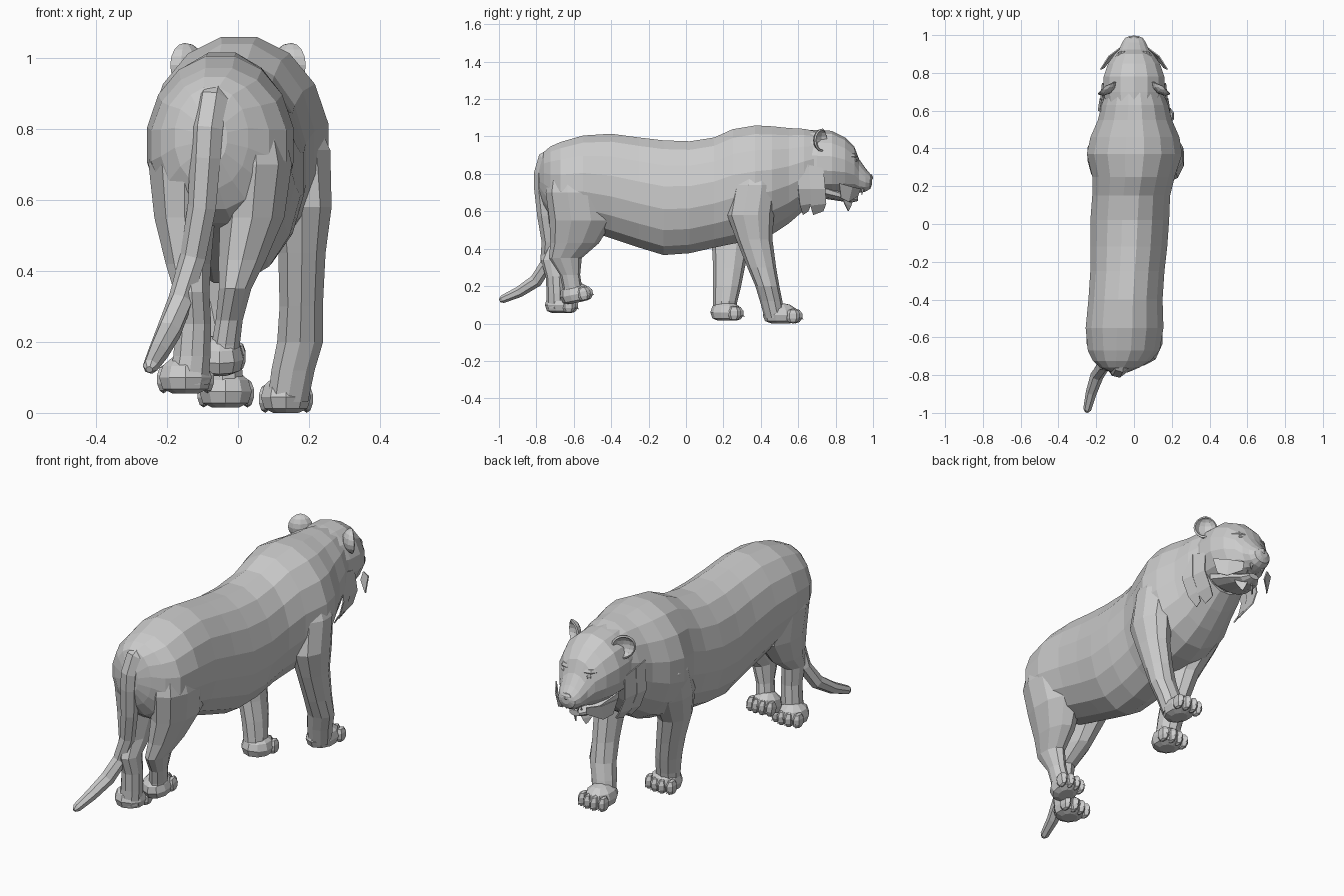
import bpy, bmesh
from math import sin, cos, pi
from mathutils import Matrix, Vector


def finish(bm, name):
    bmesh.ops.recalc_face_normals(bm, faces=bm.faces)
    me = bpy.data.meshes.new(name)
    bm.to_mesh(me)
    bm.free()
    ob = bpy.data.objects.new(name, me)
    bpy.context.collection.objects.link(ob)
    return ob


def skin(bm, rings):
    loops = [[bm.verts.new(p) for p in r] for r in rings]
    n = len(loops[0])
    for a, b in zip(loops, loops[1:]):
        for i in range(n):
            j = (i + 1) % n
            bm.faces.new((a[i], a[j], b[j], b[i]))
    bm.faces.new(loops[0])
    bm.faces.new(loops[-1])


def angles(n):
    return [2 * pi * (i + 0.5) / n for i in range(n)]


def loft_y(name, rows, n):
    """rows: y, left x, right x, bottom z, top z"""
    bm = bmesh.new()
    skin(bm, [[((l + r) / 2 + (r - l) / 2 * cos(t), y, (b + u) / 2 + (u - b) / 2 * sin(t))
               for t in angles(n)] for y, l, r, b, u in rows])
    return finish(bm, name)


def loft_z(name, rows, n=10):
    """rows: x, y, z, half width, half depth"""
    bm = bmesh.new()
    skin(bm, [[(x + a * cos(t), y + b * sin(t), z) for t in angles(n)]
              for x, y, z, a, b in rows])
    return finish(bm, name)


def ball(bm, c, s, u=8, v=6, rot=None):
    m = Matrix.Translation(c) @ (rot or Matrix()) @ Matrix.Diagonal((*s, 1))
    bmesh.ops.create_uvsphere(bm, u_segments=u, v_segments=v, radius=1, matrix=m)


def spike(bm, a, b, r):
    a, b = Vector(a), Vector(b)
    d = b - a
    m = Matrix.Translation((a + b) / 2) @ d.to_track_quat('Z', 'Y').to_matrix().to_4x4()
    bmesh.ops.create_cone(bm, cap_ends=True, segments=5, radius1=r, radius2=0,
                          depth=d.length, matrix=m)


def paw(name, x, y0, y1, z0, w, pitch=0):
    bm = bmesh.new()
    L = y1 - y0
    ball(bm, (0, L * 0.43, 0.045), (w * 0.95, L * 0.43, 0.065), 10)
    for k in (-1.5, -0.5, 0.5, 1.5):
        tx = k * w * 0.5
        ty = L - 0.045 - 0.012 * abs(k)
        ball(bm, (tx, ty, 0.04), (w * 0.27, 0.04, 0.04), 6, 5)
        spike(bm, (tx, ty + 0.025, 0.035), (tx, ty + 0.045, 0.02), 0.009)
    for v in bm.verts:
        v.co.z = max(v.co.z, 0)
    bm.transform(Matrix.Translation((x, y0, z0)) @ Matrix.Rotation(pitch, 4, 'X'))
    finish(bm, name)


# torso from rump to neck
loft_y("torso", [
    (-0.785, -0.12, -0.03, 0.70, 0.85),
    (-0.76, -0.18, 0.03, 0.63, 0.92),
    (-0.725, -0.22, 0.09, 0.57, 0.95),
    (-0.67, -0.248, 0.14, 0.53, 0.975),
    (-0.55, -0.26, 0.16, 0.50, 1.01),
    (-0.40, -0.245, 0.155, 0.45, 1.02),
    (-0.25, -0.235, 0.165, 0.40, 1.0),
    (-0.12, -0.235, 0.18, 0.36, 0.985),
    (0.02, -0.235, 0.19, 0.37, 0.98),
    (0.15, -0.225, 0.195, 0.40, 1.0),
    (0.25, -0.225, 0.22, 0.42, 1.045),
    (0.37, -0.255, 0.26, 0.44, 1.065),
    (0.46, -0.235, 0.245, 0.47, 1.06),
    (0.55, -0.195, 0.205, 0.53, 1.05),
    (0.63, -0.175, 0.185, 0.60, 1.045),
    (0.70, -0.15, 0.155, 0.67, 1.03)], 16)

# head and muzzle
loft_y("head", [
    (0.62, -0.15, 0.15, 0.70, 1.035),
    (0.70, -0.165, 0.165, 0.68, 1.035),
    (0.78, -0.165, 0.165, 0.68, 1.03),
    (0.85, -0.14, 0.14, 0.69, 0.995),
    (0.90, -0.105, 0.105, 0.70, 0.945),
    (0.925, -0.08, 0.08, 0.70, 0.88),
    (0.96, -0.065, 0.065, 0.705, 0.83),
    (0.985, -0.048, 0.048, 0.72, 0.80),
    (0.995, -0.022, 0.022, 0.745, 0.785)], 14)
loft_y("lower_jaw", [
    (0.72, -0.12, 0.12, 0.67, 0.76),
    (0.82, -0.09, 0.09, 0.655, 0.72),
    (0.88, -0.06, 0.06, 0.645, 0.695),
    (0.92, -0.03, 0.03, 0.655, 0.685)], 10)

bm = bmesh.new()
ball(bm, (0, 0.982, 0.78), (0.032, 0.018, 0.02), 6, 5)
finish(bm, "nose")
bm = bmesh.new()
for s in (-1, 1):
    spike(bm, (s * 0.035, 0.945, 0.72), (s * 0.033, 0.94, 0.685), 0.01)
    spike(bm, (s * 0.025, 0.895, 0.67), (s * 0.026, 0.905, 0.705), 0.008)
finish(bm, "fangs")

# eyes, brows and ears
for s, side in ((-1, "left"), (1, "right")):
    bm = bmesh.new()
    ball(bm, (s * 0.07, 0.902, 0.872), (0.018, 0.015, 0.012), 6, 5)
    finish(bm, side + "_eye")
    bm = bmesh.new()
    ball(bm, (s * 0.07, 0.885, 0.893), (0.04, 0.026, 0.02), 6, 4, Matrix.Rotation(-s * 0.6, 4, 'Z'))
    finish(bm, side + "_brow")
    bm = bmesh.new()
    ball(bm, (0, 0, 0), (0.062, 0.045, 0.062), 10, 8)
    bmesh.ops.delete(bm, geom=[v for v in bm.verts if v.co.y > 0.005], context='VERTS')
    bm.transform(Matrix.Translation((s * 0.15, 0.73, 0.98)) @ Matrix.Rotation(-s * 0.6, 4, 'Z'))
    ear = finish(bm, side + "_ear")
    ear.modifiers.new("thickness", 'SOLIDIFY').thickness = 0.01


# thin fur flaps around neck and jaw
def flap(name, edge_a, edge_b):
    bm = bmesh.new()
    a = [bm.verts.new(p) for p in edge_a]
    b = [bm.verts.new(p) for p in edge_b]
    for i in range(len(a) - 1):
        bm.faces.new((a[i], a[i + 1], b[i + 1], b[i]))
    ob = finish(bm, name)
    ob.modifiers.new("thickness", 'SOLIDIFY').thickness = 0.006


for s, side in ((-1, "left"), (1, "right")):
    for i, (y, x, z, w) in enumerate(((0.595, 0.182, 0.87, 0.06), (0.65, 0.17, 0.85, 0.085))):
        flap(f"{side}_ruff_{i + 1}",
             [(s * x, y, z), (s * (x + 0.01), y + 0.005, 0.72),
              (s * (x - 0.02), y + 0.015, 0.63), (s * (x - 0.06), y + 0.03, 0.58)],
             [(s * (x - 0.01), y + w, z - 0.02), (s * x, y + w + 0.01, 0.72),
              (s * (x - 0.03), y + w + 0.015, 0.64), (s * (x - 0.06), y + w, 0.60)])
    flap(side + "_cheek_fur",
         [(s * 0.075, 0.935, 0.72), (s * 0.135, 0.89, 0.73), (s * 0.18, 0.82, 0.75)],
         [(s * 0.07, 0.92, 0.68), (s * 0.13, 0.87, 0.65), (s * 0.16, 0.83, 0.67)])
    flap(side + "_chin_fur",
         [(s * 0.01, 0.89, 0.66), (s * 0.02, 0.885, 0.63), (s * 0.03, 0.87, 0.60)],
         [(s * 0.06, 0.84, 0.67), (s * 0.055, 0.85, 0.64), (s * 0.04, 0.865, 0.61)])

# legs: shoulder or hip down to the ankle
loft_z("right_front_leg", [
    (0.14, 0.38, 0.88, 0.06, 0.07), (0.16, 0.37, 0.74, 0.105, 0.12),
    (0.18, 0.345, 0.58, 0.088, 0.125), (0.18, 0.365, 0.45, 0.07, 0.097),
    (0.178, 0.405, 0.30, 0.064, 0.077), (0.175, 0.435, 0.20, 0.068, 0.064),
    (0.155, 0.455, 0.12, 0.064, 0.06), (0.14, 0.475, 0.03, 0.06, 0.055)])
loft_z("left_front_leg", [
    (-0.14, 0.38, 0.88, 0.06, 0.07), (-0.15, 0.37, 0.74, 0.10, 0.12),
    (-0.14, 0.31, 0.58, 0.092, 0.14), (-0.105, 0.24, 0.43, 0.075, 0.102),
    (-0.075, 0.23, 0.30, 0.065, 0.085), (-0.055, 0.22, 0.20, 0.062, 0.075),
    (-0.045, 0.21, 0.12, 0.06, 0.065), (-0.04, 0.20, 0.04, 0.06, 0.058)])
loft_z("right_hind_leg", [
    (0.04, -0.60, 0.86, 0.08, 0.12), (0.052, -0.58, 0.70, 0.105, 0.17),
    (0.04, -0.56, 0.55, 0.095, 0.17), (0.012, -0.595, 0.43, 0.07, 0.13),
    (-0.008, -0.645, 0.35, 0.048, 0.088), (-0.025, -0.62, 0.26, 0.04, 0.054),
    (-0.035, -0.607, 0.19, 0.042, 0.052), (-0.045, -0.605, 0.12, 0.042, 0.05)])
loft_z("left_hind_leg", [
    (-0.14, -0.60, 0.86, 0.08, 0.12), (-0.152, -0.58, 0.70, 0.105, 0.17),
    (-0.15, -0.575, 0.55, 0.09, 0.165), (-0.14, -0.635, 0.42, 0.067, 0.115),
    (-0.13, -0.705, 0.34, 0.052, 0.072), (-0.125, -0.695, 0.25, 0.052, 0.055),
    (-0.13, -0.69, 0.16, 0.055, 0.055), (-0.14, -0.69, 0.08, 0.06, 0.055)])

paw("right_front_paw", 0.135, 0.41, 0.635, 0.0, 0.078)
paw("left_front_paw", -0.035, 0.13, 0.32, 0.015, 0.082)
paw("right_hind_paw", -0.052, -0.665, -0.475, 0.095, 0.075, 0.2)
paw("left_hind_paw", -0.148, -0.755, -0.565, 0.055, 0.082)

# tail hanging from the rump and sweeping back
path = [(-0.06, -0.70, 0.91, 0.04), (-0.07, -0.745, 0.88, 0.047), (-0.085, -0.768, 0.80, 0.047),
        (-0.09, -0.768, 0.72, 0.045), (-0.10, -0.755, 0.58, 0.042), (-0.125, -0.735, 0.44, 0.038),
        (-0.16, -0.745, 0.32, 0.036), (-0.195, -0.80, 0.23, 0.036), (-0.225, -0.89, 0.17, 0.03),
        (-0.247, -0.98, 0.13, 0.022), (-0.25, -0.995, 0.122, 0.01)]
rings = []
for i, p in enumerate(path):
    t = (Vector(path[min(i + 1, len(path) - 1)][:3]) - Vector(path[max(i - 1, 0)][:3])).normalized()
    u = Vector((1, 0, 0))
    u = (u - t * u.dot(t)).normalized()
    v = t.cross(u)
    rings.append([Vector(p[:3]) + p[3] * (u * cos(a) + v * sin(a)) for a in angles(7)])
bm = bmesh.new()
skin(bm, rings)
finish(bm, "tail")
